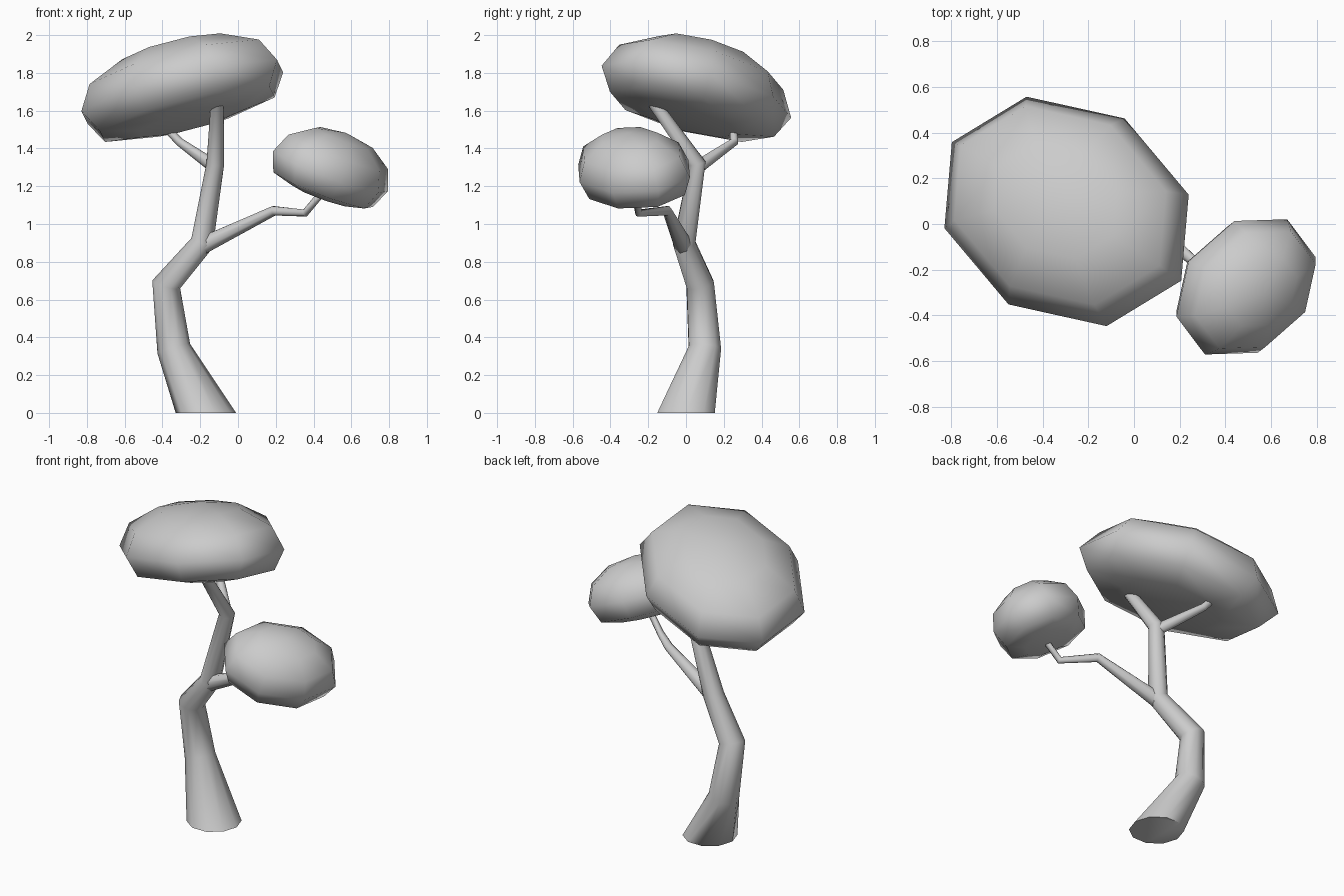
import bpy, bmesh, math
from mathutils import Vector, Matrix

cube = bpy.data.objects.get("Cube")
if cube:
    bpy.data.objects.remove(cube, do_unlink=True)

grey = bpy.data.materials.new("plain_grey")
grey.use_nodes = True
grey.diffuse_color = (0.6, 0.6, 0.6, 1)
grey.node_tree.nodes["Principled BSDF"].inputs["Base Color"].default_value = (0.6, 0.6, 0.6, 1)


def finish(name, bm):
    bmesh.ops.recalc_face_normals(bm, faces=bm.faces)
    mesh = bpy.data.meshes.new(name)
    bm.to_mesh(mesh)
    bm.free()
    mesh.materials.append(grey)
    obj = bpy.data.objects.new(name, mesh)
    bpy.context.collection.objects.link(obj)
    bpy.ops.object.select_all(action='DESELECT')
    obj.select_set(True)
    bpy.context.view_layer.objects.active = obj
    bpy.ops.object.shade_smooth_by_angle(angle=math.radians(75))
    return obj


def limb(name, path, sides, start_dir=None):
    """Tapering tube through (x, y, z, radius) points with mitred joints."""
    pts = [Vector(p[:3]) for p in path]
    bm = bmesh.new()
    rings = []
    for i, p in enumerate(pts):
        before = (p - pts[i - 1]).normalized() if i else Vector()
        after = (pts[i + 1] - p).normalized() if i + 1 < len(pts) else Vector()
        axis = (before + after).normalized()
        if i == 0 and start_dir:
            axis = Vector(start_dir)
        u = (Vector((1, 0, 0)) - axis * axis.x).normalized() if abs(axis.x) < 0.95 \
            else (Vector((0, 0, 1)) - axis * axis.z).normalized()
        v = axis.cross(u)
        ring = []
        for k in range(sides):
            a = math.tau * k / sides
            ring.append(bm.verts.new(p + path[i][3] * (u * math.cos(a) + v * math.sin(a))))
        rings.append(ring)
    # join each ring with the least twisted match to the next
    for r, (lo, hi) in enumerate(zip(rings, rings[1:])):
        step = pts[r + 1] - pts[r]
        shift = min(range(sides), key=lambda s: sum(
            (hi[(k + s) % sides].co - lo[k].co - step).length for k in range(sides)))
        hi[:] = hi[shift:] + hi[:shift]
        for k in range(sides):
            n = (k + 1) % sides
            bm.faces.new((lo[k], lo[n], hi[n], hi[k]))
    bm.faces.new(rings[0])
    bm.faces.new(rings[-1])
    return finish(name, bm)


def canopy(name, center, normal, heading, long_r, short_r, top, bottom, turn):
    """Eight-sided tilted foliage pad, domed above and flatter below."""
    bm = bmesh.new()
    bmesh.ops.create_uvsphere(bm, u_segments=8, v_segments=6, radius=1)
    bmesh.ops.rotate(bm, verts=bm.verts, matrix=Matrix.Rotation(math.radians(turn), 3, 'Z'))
    n = Vector(normal).normalized()
    h = math.radians(heading)
    u = Vector((math.cos(h), math.sin(h), 0))
    u = (u - n * u.dot(n)).normalized()
    v = n.cross(u)
    for vert in bm.verts:
        x, y, z = vert.co
        # lower half bulges early, then flattens out
        z = z * top if z > 0 else -bottom * abs(z) ** 0.5
        vert.co = Vector(center) + u * x * long_r + v * y * short_r + n * z
    return finish(name, bm)


# Trunk and branches
limb("trunk", [(-0.17, 0, 0, 0.16), (-0.34, 0.1, 0.34, 0.09), (-0.38, 0.075, 0.68, 0.077),
               (-0.19, -0.01, 0.9, 0.062), (-0.12, 0.06, 1.32, 0.047),
               (-0.11, -0.17, 1.64, 0.034)], 10, (0, 0, 1))
limb("low_branch", [(-0.2, -0.01, 0.88, 0.05), (0.19, -0.1, 1.07, 0.027),
                    (0.355, -0.25, 1.058, 0.021), (0.44, -0.27, 1.16, 0.019)], 8)
limb("upper_branch", [(-0.12, 0.06, 1.3, 0.036), (-0.31, 0.255, 1.435, 0.024),
                      (-0.4, 0.25, 1.53, 0.02)], 8)

# Foliage pads
canopy("large_canopy", (-0.295, 0.055, 1.7), (-0.21, 0.19, 0.96), -32, 0.61, 0.48, 0.27, 0.175, 0)
canopy("small_canopy", (0.49, -0.275, 1.28), (0.37, -0.12, 0.92), 37, 0.357, 0.287, 0.22, 0.15, 22.5)
